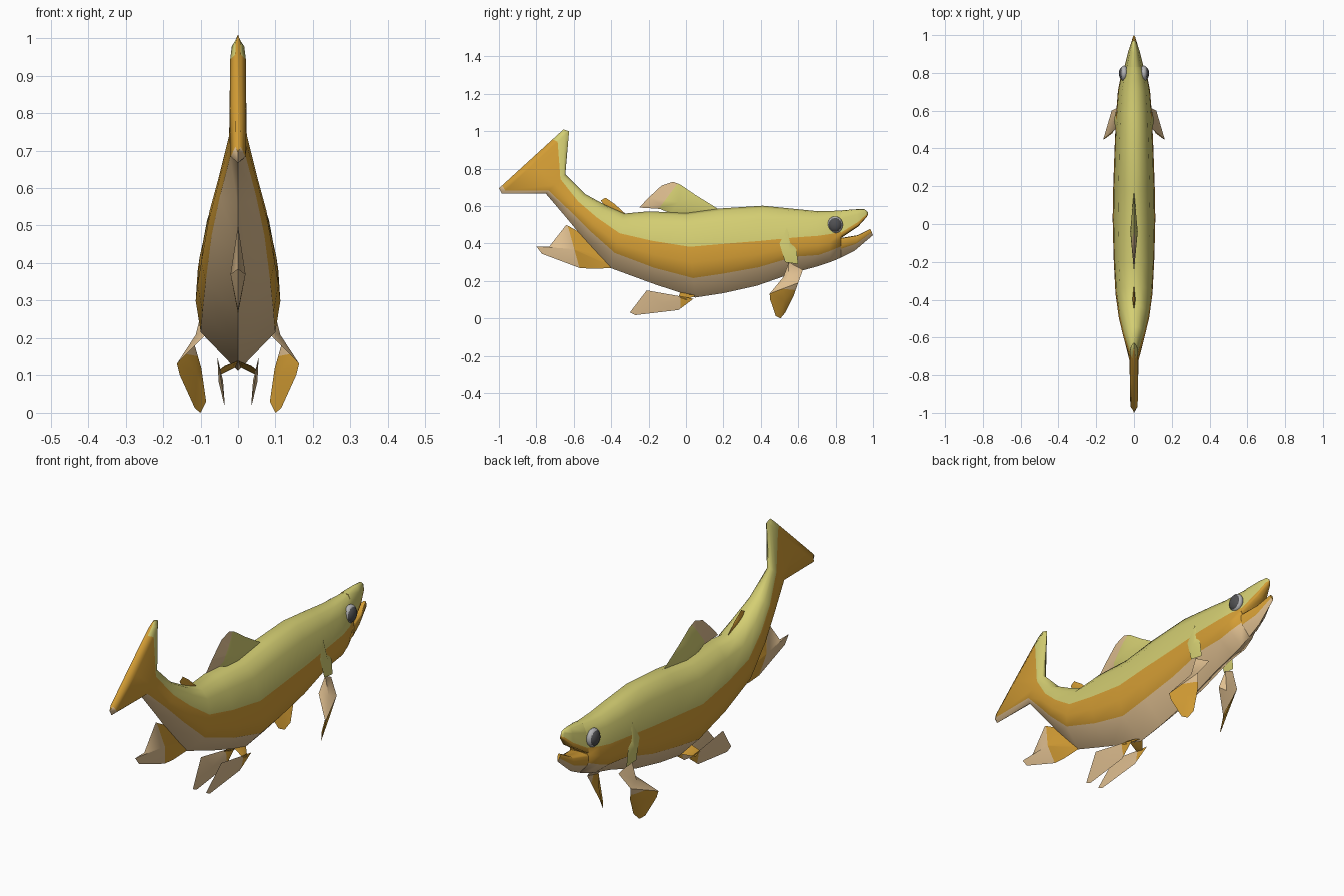
import bpy, bmesh, math
from mathutils import Vector, geometry

if "Cube" in bpy.data.objects:
    bpy.data.objects.remove(bpy.data.objects["Cube"])


def material(name, rgb):
    m = bpy.data.materials.new(name)
    m.diffuse_color = (*rgb, 1)
    m.use_nodes = True
    m.node_tree.nodes["Principled BSDF"].inputs["Base Color"].default_value = m.diffuse_color
    return m


MATS = [material("olive", (.66, .62, .17)), material("orange", (.66, .34, .035)),
        material("tan", (.74, .52, .28)), material("pale_grey", (.45, .45, .46)),
        material("dark_grey", (.08, .08, .085))]
OLIVE, ORANGE, TAN, PALE, DARK = range(5)


def finish(name, bm, angle):
    bmesh.ops.recalc_face_normals(bm, faces=bm.faces)
    me = bpy.data.meshes.new(name)
    bm.to_mesh(me)
    bm.free()
    for m in MATS:
        me.materials.append(m)
    me.shade_smooth()
    me.set_sharp_from_angle(angle=math.radians(angle))
    ob = bpy.data.objects.new(name, me)
    bpy.context.collection.objects.link(ob)
    return ob


def loft(name, stations, widths, bands, cap):
    """Station: top y, top z, bottom y, bottom z, half width, two colour-band fractions."""
    bm = bmesh.new()
    rings = []
    for ty, tz, by, bz, w, f1, f3 in stations:
        fr = [0, .03, f1 * .38, f1, (f1 + f3) / 2, f3, 1]
        half = [(w * k, ty + (by - ty) * f, tz + (bz - tz) * f) for k, f in zip(widths, fr)]
        pts = half + [(-x, y, z) for x, y, z in half[-2:0:-1]]
        rings.append([bm.verts.new(p) for p in pts])
    n = len(rings[0])
    for a, b in zip(rings, rings[1:]):
        for i in range(n):
            j = (i + 1) % n
            f = bm.faces.new((a[i], a[j], b[j], b[i]))
            f.material_index = bands[min(i, n - 1 - i)]
    for r in (rings[0], rings[-1]):
        bm.faces.new(r).material_index = cap
    return finish(name, bm, 70)


def fin(name, outline, centre, t, colours, cut=None, side=1):
    """Lens-shaped fin: outline with a raised centre on both sides, split in two colours."""
    pts = [Vector((x * side, y, z)) for x, y, z in outline]
    c = Vector((centre[0] * side, centre[1], centre[2]))
    nrm = geometry.normal(pts) * t
    bm = bmesh.new()
    vs = [bm.verts.new(p) for p in pts]
    for s in (1, -1):
        mid = bm.verts.new(c + nrm * s)
        for a, b in zip(vs, vs[1:] + vs[:1]):
            bm.faces.new((a, b, mid))
    if cut:
        co, no = Vector((0, *cut[0])), Vector((0, *cut[1]))
        bmesh.ops.bisect_plane(bm, geom=bm.verts[:] + bm.edges[:] + bm.faces[:],
                               plane_co=co, plane_no=no)
    for f in bm.faces:
        over = cut and (f.calc_center_median() - co).dot(no) > 0
        f.material_index = colours[1 if over else 0]
    return finish(name, bm, 50)


def flat(pairs):
    return [(0, y, z) for y, z in pairs]


# body with the tail fin
BODY = [
    (.83, .577, .83, .325, .051, .46, .76), (.765, .573, .77, .30, .073, .45, .78),
    (.70, .573, .71, .28, .085, .45, .80),
    (.58, .585, .58, .245, .095, .45, .75), (.41, .602, .38, .175, .103, .44, .77),
    (.18, .587, .20, .135, .110, .42, .77), (0, .563, .05, .112, .113, .40, .77),
    (-.20, .572, -.16, .18, .108, .40, .77), (-.33, .56, -.40, .268, .098, .36, .72),
    (-.43, .605, -.55, .43, .080, .38, .75), (-.54, .665, -.65, .55, .055, .34, .76),
    (-.645, .77, -.75, .667, .024, .25, .85), (-.625, 1.0, -.985, .667, .022, .17, .95),
    (-.655, 1.01, -1.0, .695, .008, .17, .95)]
loft("body", BODY, [0, .4, .75, .95, 1, .88, 0],
     [OLIVE, OLIVE, OLIVE, ORANGE, ORANGE, TAN], ORANGE)

# jaws with the open mouth between
loft("upper_jaw", [(.83, .577, .83, .43, .051, .80, .97), (.91, .583, .92, .49, .029, .75, .97),
                   (.955, .583, .965, .54, .012, .7, .95), (.972, .568, .972, .553, .004, .7, .95)],
     [0, .4, .75, .95, 1, .9, 0], [OLIVE, OLIVE, OLIVE, ORANGE, ORANGE, ORANGE], ORANGE)
loft("lower_jaw", [(.83, .43, .83, .325, .050, .3, .55), (.92, .445, .90, .36, .029, .3, .55),
                   (.985, .478, 1.0, .445, .006, .3, .55)],
     [0, .9, 1, 1, .97, .88, 0], [ORANGE] * 5 + [TAN], ORANGE)

# fins on the centre line
fin("dorsal_fin", flat([(.18, .58), (.05, .66), (-.03, .715), (-.07, .73), (-.13, .71), (-.20, .645),
                        (-.25, .592), (-.14, .585), (-.08, .56), (0, .55)]),
    (0, -.04, .62), .02, (OLIVE, TAN), ((-.09, .66), (-.8, .6)))
fin("adipose_fin", flat([(-.32, .555), (-.38, .61), (-.43, .645), (-.455, .63), (-.44, .605), (-.40, .58)]),
    (0, -.40, .61), .008, (ORANGE, ORANGE))
fin("anal_fin", flat([(-.38, .27), (-.50, .265), (-.57, .27), (-.77, .345), (-.80, .385), (-.73, .385),
                      (-.64, .50), (-.55, .45), (-.45, .33)]),
    (0, -.60, .37), .02, (ORANGE, TAN), ((-.60, .38), (-.9, -.25)))

for side, tag in ((1, "right"), (-1, "left")):
    # pelvic fin: short root and hanging blade
    fin("pelvic_root_" + tag, [(.0, .06, .125), (.05, .0, .10), (.05, -.04, .115), (.0, -.03, .14)],
        (.03, 0, .12), .008, (ORANGE, ORANGE), None, side)
    fin("pelvic_blade_" + tag, [(.045, .04, .105), (.038, -.04, .045), (.036, -.27, .018),
                                (.036, -.30, .032), (.055, -.21, .15), (.05, -.03, .118)],
        (.046, -.14, .085), .006, (TAN, ORANGE), ((-.03, .1), (1, 0)), side)

    # pectoral fin: lobe on the gill, outward panel, hanging tip
    fin("pectoral_lobe_" + tag, [(.085, .54, .485), (.097, .50, .40), (.10, .53, .30), (.095, .60, .29),
                                 (.097, .59, .37), (.09, .56, .41)],
        (.099, .55, .37), .007, (OLIVE, OLIVE), None, side)
    fin("pectoral_panel_" + tag, [(.07, .625, .26), (.09, .55, .30), (.075, .52, .22),
                                  (.163, .447, .132), (.118, .60, .19)],
        (.107, .545, .205), .007, (TAN, TAN), None, side)
    fin("pectoral_tip_" + tag, [(.163, .447, .132), (.155, .45, .10), (.115, .48, .012), (.10, .505, 0),
                                (.085, .53, .03), (.098, .575, .12), (.118, .60, .19)],
        (.116, .525, .10), .008, (ORANGE, TAN), ((.55, .155), (.1, 1)), side)

    # eye: pale ball with a dark centre
    for part, x, r, col in (("eye", .052, (.024, .042, .045), PALE), ("pupil", .057, (.023, .037, .040), DARK)):
        bm = bmesh.new()
        bmesh.ops.create_uvsphere(bm, u_segments=16, v_segments=10, radius=1)
        bmesh.ops.scale(bm, vec=r, verts=bm.verts)
        bmesh.ops.translate(bm, vec=(side * x, .797, .50), verts=bm.verts)
        for f in bm.faces:
            f.material_index = col
        finish(part + "_" + tag, bm, 60)
